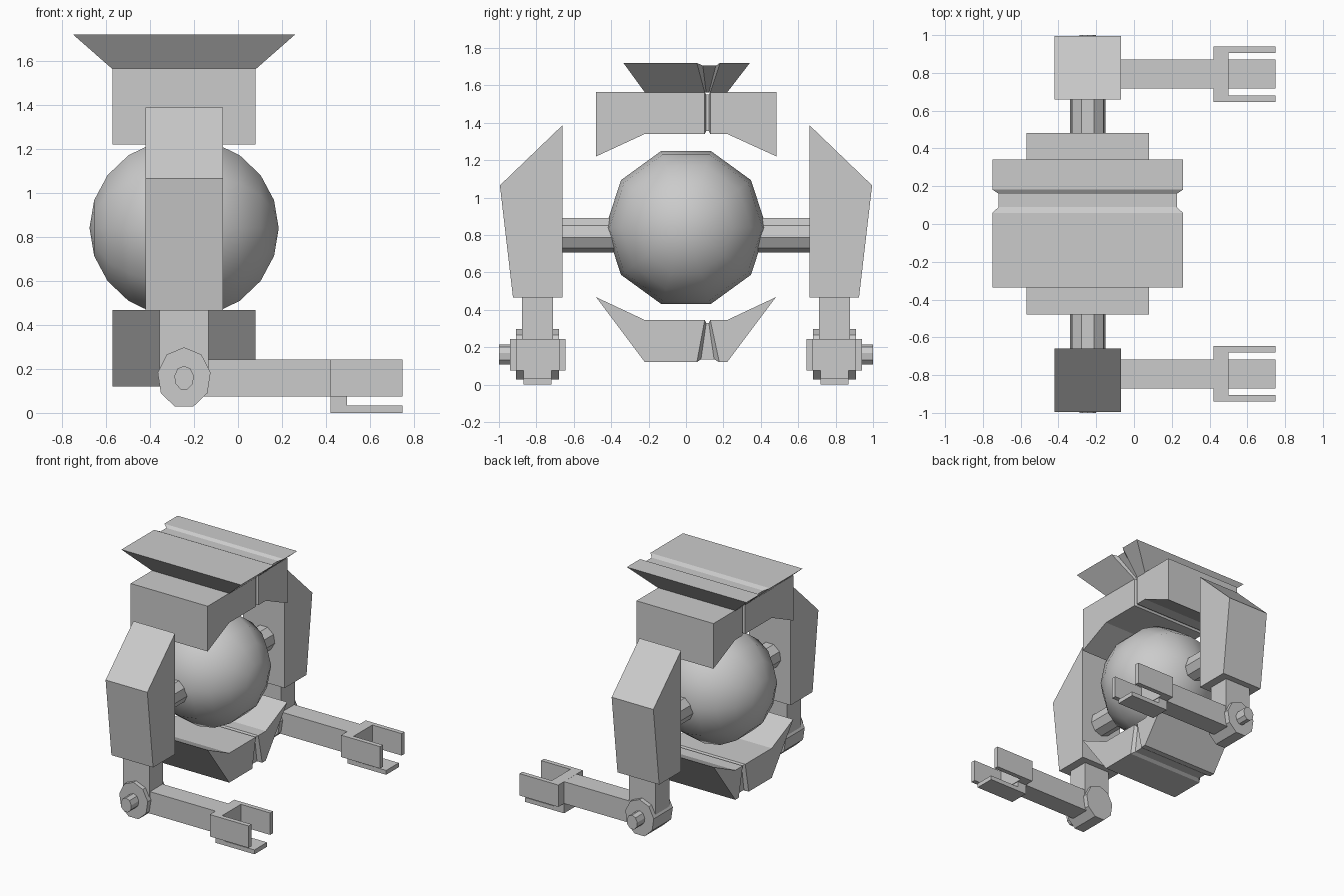
import bpy, bmesh
from math import sin, cos, pi, radians
from mathutils import Matrix

if "Cube" in bpy.data.objects:
    bpy.data.objects.remove(bpy.data.objects["Cube"])

CX = -0.245  # centre of the body in x


def finish(name, bm, mirror=False):
    bmesh.ops.recalc_face_normals(bm, faces=bm.faces)
    me = bpy.data.meshes.new(name)
    bm.to_mesh(me)
    bm.free()
    ob = bpy.data.objects.new(name, me)
    bpy.context.collection.objects.link(ob)
    if mirror:
        m = ob.modifiers.new("mirror", 'MIRROR')
        m.use_axis = (False, True, False)
    return ob


def loft(name, rings, mirror=False):
    """Skin a list of equal-length rings and cap both ends."""
    bm = bmesh.new()
    rs = [[bm.verts.new(p) for p in r] for r in rings]
    n = len(rs[0])
    for a, b in zip(rs, rs[1:]):
        for i in range(n):
            j = (i + 1) % n
            bm.faces.new((a[i], a[j], b[j], b[i]))
    bm.faces.new(rs[0][::-1])
    bm.faces.new(rs[-1])
    return finish(name, bm, mirror)


def box(name, x0, x1, y0, y1, z0, z1, mirror=True):
    ring = [(x0, y0), (x1, y0), (x1, y1), (x0, y1)]
    return loft(name, [[(x, y, z) for x, y in ring] for z in (z0, z1)], mirror)


def rod(name, z, rx, rz, y0, y1, start=0.0, mirror=True):
    """Nine-sided rod along y, centred on the body in x."""
    pts = [(CX + rx * sin(start + i * 2 * pi / 9), z + rz * cos(start + i * 2 * pi / 9))
           for i in range(9)]
    return loft(name, [[(x, y, zz) for x, zz in pts] for y in (y0, y1)], mirror)


def slab(name, stations):
    """Stations along y: (y bottom, y top, z bottom, z top, half width bottom, half width top)."""
    return loft(name, [[(CX - hb, yb, zb), (CX + hb, yb, zb), (CX + ht, yt, zt), (CX - ht, yt, zt)]
                       for yb, yt, zb, zt, hb, ht in stations])


# Upper body block with a narrow groove around it
W, V = 0.325, 0.30
slab("upper_body", [
    (-.48, -.48, 1.22, 1.565, W, W), (-.22, -.22, 1.34, 1.565, W, W),
    (.10, .10, 1.34, 1.565, W, W), (.108, .108, 1.355, 1.55, V, V),
    (.122, .122, 1.355, 1.55, V, V), (.13, .13, 1.34, 1.565, W, W),
    (.22, .22, 1.34, 1.565, W, W), (.483, .483, 1.22, 1.565, W, W)])

# Flared top plate, groove widening upwards
slab("top_plate", [
    (-.22, -.335, 1.562, 1.72, W, .505), (.10, .058, 1.562, 1.72, W, .505),
    (.108, .09, 1.562, 1.705, V, .472), (.122, .16, 1.562, 1.705, V, .472),
    (.13, .182, 1.562, 1.72, W, .505), (.22, .342, 1.562, 1.72, W, .505)])

# Lower tray under the ball, with the matching groove
slab("lower_tray", [
    (-.22, -.48, .12, .467, W, W), (-.15, -.22, .12, .345, W, W),
    (.058, .10, .12, .345, W, W), (.08, .108, .135, .33, V, V),
    (.15, .122, .135, .33, V, V), (.178, .13, .12, .345, W, W),
    (.20, .22, .12, .345, W, W), (.22, .48, .12, .467, W, W)])

# Central ball, poles along x
bm = bmesh.new()
bmesh.ops.create_uvsphere(bm, u_segments=10, v_segments=10, radius=0.43,
                          matrix=Matrix.Translation((CX, 0, 0.84)) @ Matrix.Rotation(radians(90), 4, 'Y'))
for f in bm.faces:
    f.smooth = True
finish("core_ball", bm)

# Axle through the ball
rod("axle", 0.802, 0.095, 0.095, -0.67, 0.67, pi / 9, False)

# Side pods
pod = [(.66, 1.387), (.995, 1.065), (.925, .465), (.66, .465)]
loft("side_pod", [[(CX + d, y, z) for y, z in pod] for d in (-.176, .176)], True)

# Legs: neck, ankle hub with pin, long foot bar
box("leg_neck", -.357, -.134, .71, .877, .20, .47)
rod("ankle_hub", 0.159, 0.122, 0.139, .68, .91)
rod("ankle_pin", 0.159, 0.045, 0.055, .90, 1.0)
box("foot_bar", CX, .43, .718, .87, .075, .242)

# Three-pronged claw at the end of each foot
box("claw_base", .42, .50, .645, .94, .0755, .2425)
for side, y0, y1 in (("inner", .645, .68), ("outer", .905, .94)):
    box("claw_" + side, .495, .748, y0, y1, .0755, .2425)
box("claw_lower_base", .42, .495, .718, .87, 0, .08)
box("claw_lower", .49, .748, .718, .87, 0, .033)
